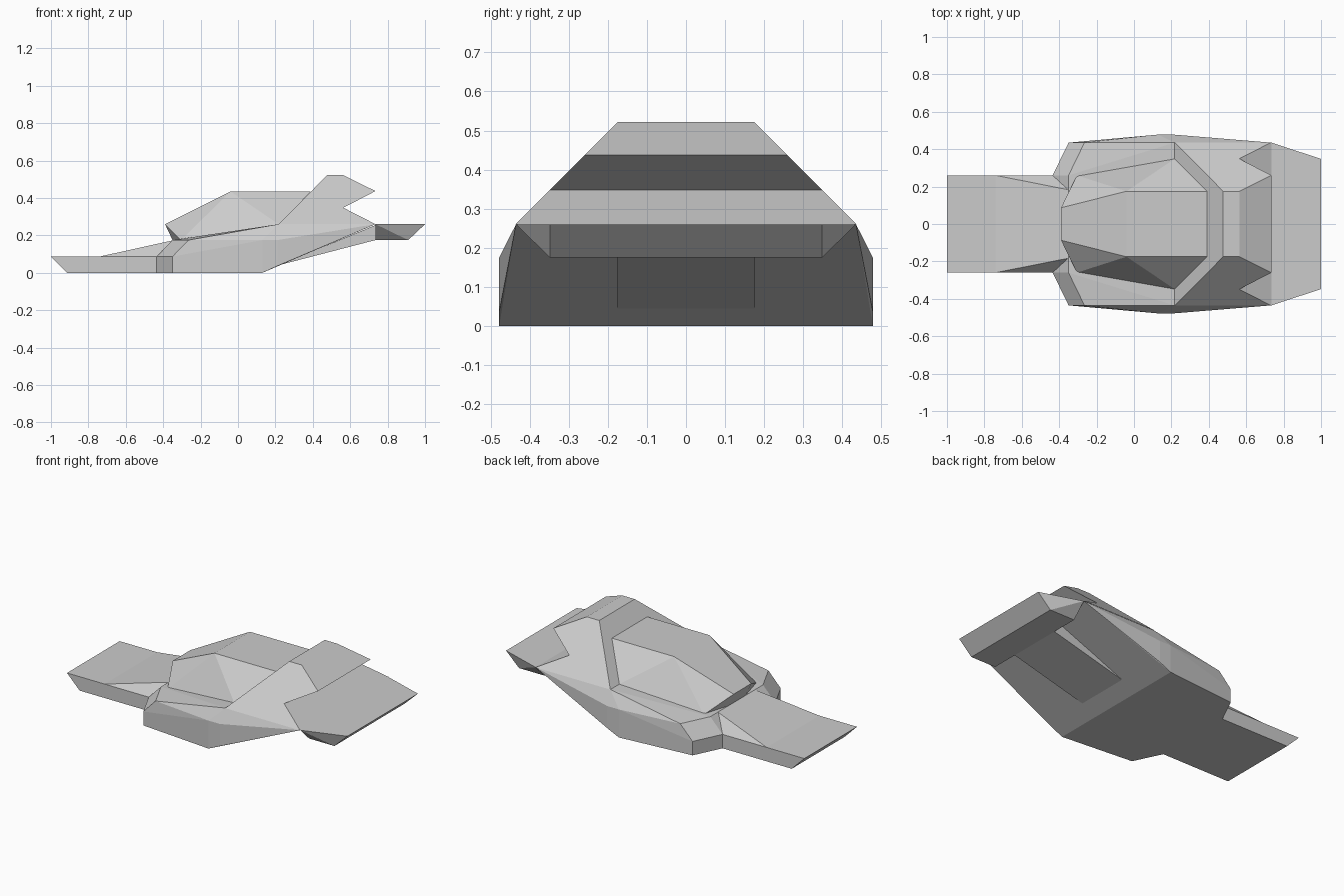
import bpy
import bmesh
from math import radians

if "Cube" in bpy.data.objects:
    bpy.data.objects.remove(bpy.data.objects["Cube"])


def finish(bm, name):
    """Merge flat faces, fix normals and make the object."""
    bmesh.ops.dissolve_limit(bm, angle_limit=radians(1), verts=bm.verts[:], edges=bm.edges[:])
    bmesh.ops.recalc_face_normals(bm, faces=bm.faces[:])
    mesh = bpy.data.meshes.new(name)
    bm.to_mesh(mesh)
    bm.free()
    obj = bpy.data.objects.new(name, mesh)
    bpy.context.collection.objects.link(obj)
    return obj


def faceted(name, half):
    """Faceted solid from the corners of one half, mirrored across y."""
    bm = bmesh.new()
    for x, y, z in half:
        for side in (1, -1):
            bm.verts.new((x, y * side, z))
    res = bmesh.ops.convex_hull(bm, input=bm.verts[:])
    loose = [v for v in bm.verts if not v.link_faces]
    bmesh.ops.delete(bm, geom=loose, context='VERTS')
    return finish(bm, name)


def leaning_extrusion(name, profile, lean):
    """Side profile extruded between two 45 degree leaning walls (open below)."""
    bm = bmesh.new()
    left = [bm.verts.new((x, lean - z, z)) for x, z in profile]
    right = [bm.verts.new((x, z - lean, z)) for x, z in profile]
    bm.faces.new(left)
    bm.faces.new(right[::-1])
    for i in range(len(profile) - 1):
        bm.faces.new((left[i], right[i], right[i + 1], left[i + 1]))
    return finish(bm, name)


# Main hull with chamfered front, bulging sides and rising rear underside
faceted("hull", [
    (-.435, .26, 0), (-.435, .26, .087), (-.35, .435, 0), (-.35, .435, .087),
    (-.35, .26, .175), (-.265, .435, .175),
    (.13, .478, 0), (.21, .478, .037), (.13, .478, .175), (.21, .478, .175),
    (.217, .435, .26), (.735, .435, .26)])

# Flat nose plate with undercut tip, and the ramp rising from it
faceted("nose", [(-1, .26, .087), (-.913, .26, 0), (-.43, .26, 0), (-.43, .26, .087)])
faceted("nose_ramp", [
    (-.74, .175, .087), (-.74, .26, .087), (-.435, .26, .087),
    (-.31, .175, .087), (-.31, .175, .182)])

# Canopy with pointed, undercut front
faceted("canopy", [
    (-.39, .087, .26), (-.35, .087, .175), (-.305, .26, .175),
    (.217, .348, .26), (-.04, .175, .435), (.39, .175, .435)])

# Rear engine housing with notched tail end
leaning_extrusion("engine_housing", [
    (.217, .26), (.477, .522), (.563, .522), (.735, .437), (.563, .348), (.735, .26)], .697)

# Tail plate and the wedge supporting it underneath
faceted("tail_plate", [(.735, .435, .26), (1, .348, .26), (.91, .348, .175), (.735, .348, .175)])
faceted("tail_wedge", [(.215, .175, .04), (.735, .175, .175), (.735, .175, .255)])
